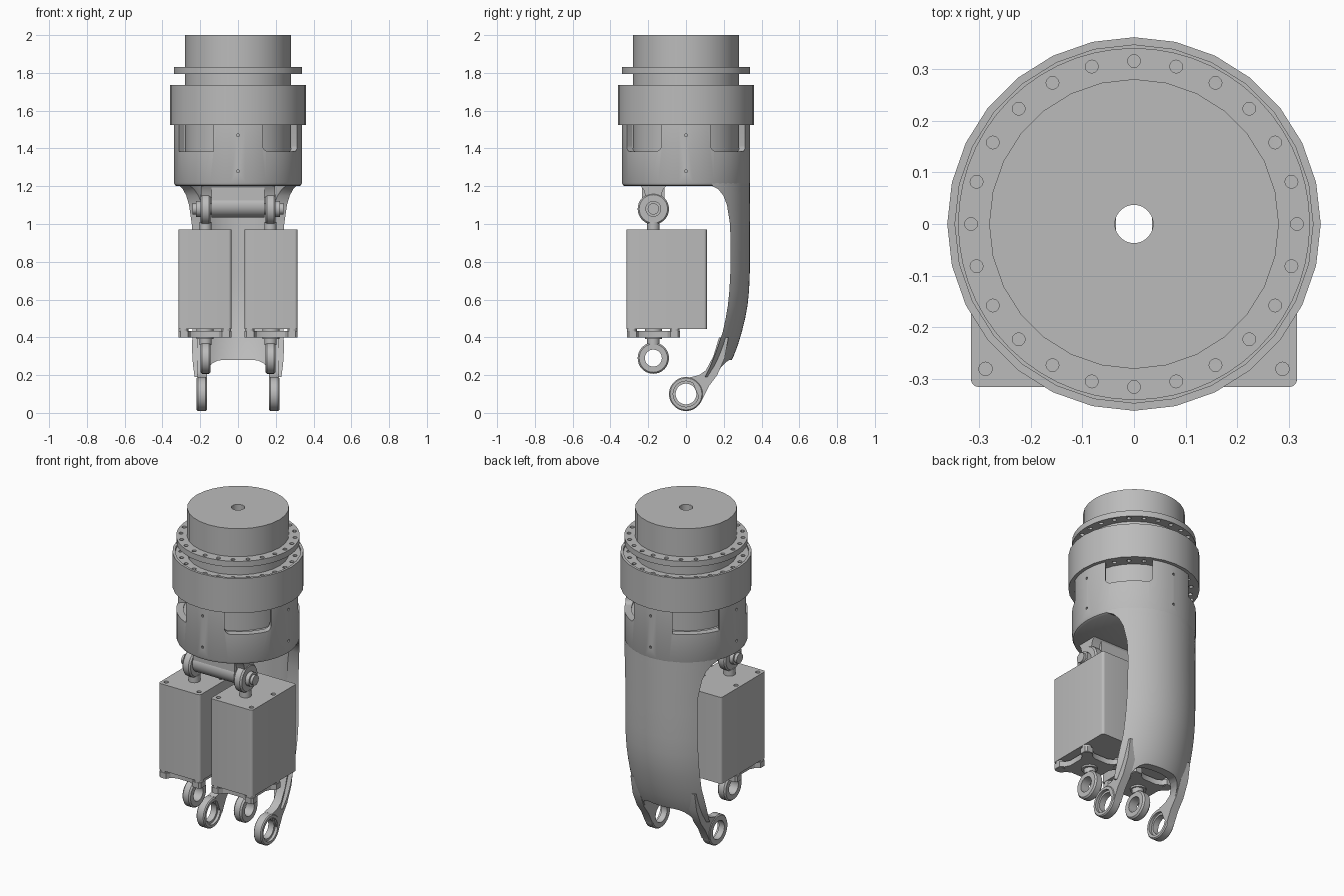
import bpy, bmesh, math
from mathutils import Matrix, Vector

cube = bpy.data.objects.get("Cube")
if cube:
    bpy.data.objects.remove(cube, do_unlink=True)

grey = bpy.data.materials.new("plain grey")
grey.use_nodes = True
colour = (0.5, 0.5, 0.5, 1)
grey.diffuse_color = colour
grey.node_tree.nodes["Principled BSDF"].inputs["Base Color"].default_value = colour
parts = []


def finish(name, bm):
    bmesh.ops.recalc_face_normals(bm, faces=bm.faces[:])
    mesh = bpy.data.meshes.new(name)
    bm.to_mesh(mesh)
    bm.free()
    mesh.materials.append(grey)
    obj = bpy.data.objects.new(name, mesh)
    bpy.context.collection.objects.link(obj)
    parts.append(obj)
    return obj


def add_lathe(bm, profile, n=32, at=(0, 0, 0), axis="Z"):
    """Revolve a closed (radius, height) loop; axis X turns height into x."""
    rot = Matrix.Rotation(math.pi / 2, 4, "Y") if axis == "X" else Matrix()
    place = Matrix.Translation(at) @ rot
    rings = []
    for i in range(n):
        a = math.tau * i / n
        rings.append([bm.verts.new(place @ Vector((r * math.cos(a), r * math.sin(a), h)))
                      for r, h in profile])
    for i in range(n):
        p, q = rings[i], rings[(i + 1) % n]
        for j in range(len(profile)):
            k = (j + 1) % len(profile)
            bm.faces.new((p[j], q[j], q[k], p[k]))


def lathe(name, profile, n=32, at=(0, 0, 0), axis="Z"):
    bm = bmesh.new()
    add_lathe(bm, profile, n, at, axis)
    return finish(name, bm)


def add_rod(bm, r, length, at, axis="Z", n=16):
    rot = Matrix.Rotation(math.pi / 2, 4, axis) if axis in "XY" else Matrix()
    bmesh.ops.create_cone(bm, cap_ends=True, segments=n, radius1=r, radius2=r,
                          depth=length, matrix=Matrix.Translation(at) @ rot)


def add_box(bm, lo, hi, turn=0, bevel=0, axis=2):
    """Box between two corners; bevel rounds the edges along one axis."""
    lo, hi = Vector(lo), Vector(hi)
    m = Matrix.Rotation(turn, 4, "Z") @ Matrix.Translation((lo + hi) / 2) @ Matrix.Diagonal((*(hi - lo), 1))
    box = bmesh.new()
    bmesh.ops.create_cube(box, size=1)
    edges = [e for e in box.edges if abs((e.verts[0].co - e.verts[1].co)[axis]) > 0.5]
    box.transform(m)
    if bevel:
        bmesh.ops.bevel(box, geom=edges, offset=bevel, segments=5, profile=0.5, affect="EDGES")
    tmp = bpy.data.meshes.new("tmp")
    box.to_mesh(tmp)
    box.free()
    bm.from_mesh(tmp)
    bpy.data.meshes.remove(tmp)


def prism(name, outline, place):
    """Extrude a 2D outline; place maps (u, v, 0 or 1) to a 3D point."""
    bm = bmesh.new()
    a, b = ([bm.verts.new(place(u, v, t)) for u, v in outline] for t in (0, 1))
    bm.faces.new(a)
    bm.faces.new(b)
    for i in range(len(a)):
        j = (i + 1) % len(a)
        bm.faces.new((a[i], a[j], b[j], b[i]))
    return finish(name, bm)


def cut(obj, bm):
    """Subtract the cutter shapes and bake the result."""
    cutter = finish("cutter", bm)
    cutter.hide_render = True
    parts.remove(cutter)
    mod = obj.modifiers.new("cut", "BOOLEAN")
    mod.operation, mod.object, mod.solver = "DIFFERENCE", cutter, "EXACT"
    mod.use_self = True
    graph = bpy.context.evaluated_depsgraph_get()
    mesh = bpy.data.meshes.new_from_object(obj.evaluated_get(graph))
    obj.modifiers.clear()
    obj.data = mesh
    bpy.data.objects.remove(cutter, do_unlink=True)


def bolt_circle(z0, z1):
    bm = bmesh.new()
    for i in range(24):
        a = math.tau * i / 24
        add_rod(bm, 0.0125, z1 - z0, (0.315 * math.cos(a), 0.315 * math.sin(a), (z0 + z1) / 2), n=12)
    return bm


# Motor drum with its bore, bolted flange and collar ring
BORE = 0.037
lathe("motor_drum", [(BORE, 1.37), (0.28, 1.37), (0.28, 2), (BORE, 2)], 28)
flange = lathe("top_flange", [(0.27, 1.795), (0.34, 1.795), (0.34, 1.83), (0.27, 1.83)], 56)
cut(flange, bolt_circle(1.75, 1.9))
collar = lathe("collar_ring", [(0.27, 1.525), (0.361, 1.525), (0.361, 1.735), (0.346, 1.735),
                               (0.346, 1.72), (0.27, 1.72)], 28)
cut(collar, bolt_circle(1.45, 1.8))

# Housing cup with four diagonal windows and small side holes
housing = lathe("housing", [(BORE, 1.2), (0.322, 1.2), (0.334, 1.206), (0.34, 1.22), (0.34, 1.53),
                            (0.3, 1.53), (0.3, 1.38), (BORE, 1.38)], 56)
bm = bmesh.new()
for i in range(4):
    add_box(bm, (0.2, -0.13, 1.385), (0.5, 0.13, 1.7), math.pi / 4 + i * math.pi / 2, 0.03, 0)
    a = i * math.pi / 2
    for z in (1.28, 1.47):
        add_rod(bm, 0.008, 0.04, (0.34 * math.cos(a), 0.34 * math.sin(a), z),
                "Y" if i % 2 == 0 else "X", 10)
cut(housing, bm)

# Curved back arm: slices of a tube (height, back y, front edge y)
stations = [(1.26, 0.338, 0.13), (1.2, 0.338, 0.14), (1.185, 0.338, 0.17), (1.15, 0.338, 0.198),
            (1.1, 0.338, 0.217), (1.0, 0.338, 0.233), (0.9, 0.338, 0.236), (0.75, 0.338, 0.235),
            (0.65, 0.334, 0.23), (0.57, 0.326, 0.222), (0.5, 0.313, 0.21), (0.43, 0.296, 0.195),
            (0.36, 0.275, 0.172), (0.3, 0.252, 0.15), (0.25, 0.228, 0.13), (0.19, 0.19, 0.1)]
R_OUT, R_IN, N = 0.338, 0.288, 24
bm = bmesh.new()
rings = []
for z, back, edge in stations:
    centre = back - R_OUT
    ring = []
    for r, sign in ((R_OUT, 1), (R_IN, -1)):
        half = math.acos((edge - centre) / r)
        for i in range(N + 1):
            a = sign * half * (2 * i / N - 1)
            ring.append(bm.verts.new((r * math.sin(a), centre + r * math.cos(a), z)))
    rings.append(ring)
for p, q in zip(rings, rings[1:]):
    for i in range(len(p)):
        j = (i + 1) % len(p)
        bm.faces.new((p[i], p[j], q[j], q[i]))
for ring in (rings[0], rings[-1]):
    for i in range(N):
        bm.faces.new((ring[i], ring[i + 1], ring[2 * N - i], ring[2 * N + 1 - i]))
arm = finish("back_arm", bm)
bm = bmesh.new()
add_box(bm, (-0.165, -0.2, -0.2), (0.165, 0.6, 0.28), 0, 0.08, 1)
cut(arm, bm)

# Fork legs with bearing eyes
leg_side = [(0.175, 0.4), (0.225, 0.4), (0.205, 0.29), (0.165, 0.2), (0.12, 0.14), (0.085, 0.07),
            (0.06, 0.1), (0.04, 0.15), (0.02, 0.188), (0.07, 0.2), (0.105, 0.225), (0.145, 0.3)]
for side, s in (("left", 1), ("right", -1)):
    prism(side + "_fork_leg", leg_side, lambda u, v, t: (s * (0.165 + 0.05 * t), u, v))
    lathe(side + "_fork_eye", [(0.055, -0.027), (0.07, -0.027), (0.084, -0.027), (0.09, -0.021),
                               (0.09, 0.021), (0.084, 0.027), (0.068, 0.027), (0.068, 0.01), (0.055, 0.01)],
          36, (s * 0.192, 0, 0.1), "X")

# Cross tube hung under the housing, with its pin
Y = -0.173
bm = bmesh.new()
add_rod(bm, 0.065, 0.28, (0, Y, 1.1), "Y", 32)
add_box(bm, (-0.14, Y - 0.06, 1.1), (0.14, Y + 0.06, 1.205))
finish("cross_tube", bm)
flare = [(-0.07, 1.205), (0.07, 1.205), (0.05, 1.18), (0.04, 1.14), (-0.04, 1.14), (-0.05, 1.18)]
prism("hanger_flare", flare, lambda u, v, t: (0.39 * t - 0.195, Y + u, v))
bm = bmesh.new()
add_rod(bm, 0.03, 0.48, (0, Y, 1.08), "Y", 20)
for s in (1, -1):
    add_rod(bm, 0.042, 0.03, (s * 0.208, Y, 1.08), "Y", 20)
finish("pin", bm)

# Linear actuators: box, mounting plate and an eye at each end
for side, s in (("left", 1), ("right", -1)):
    bm = bmesh.new()
    x0, x1 = sorted((s * 0.035, s * 0.315))
    add_box(bm, (x0, -0.315, 0.445), (x1, 0.11, 0.97), 0, 0.015)
    body = finish(side + "_actuator_body", bm)
    bm = bmesh.new()
    for x in (0.065, 0.287):
        for y in (-0.28, -0.07):
            add_rod(bm, 0.013, 0.06, (s * x, y, 0.97), n=14)
    cut(body, bm)

    # Scalloped plate outline, one quarter repeated around its centre
    quarter = [(0.045, -0.1), (0.075, -0.115), (0.09, -0.14), (0.13, -0.14), (0.14, -0.13), (0.14, -0.09),
               (0.115, -0.075), (0.1, -0.045)]
    outline = []
    for k in range(4):
        c, d = math.cos(k * math.pi / 2), math.sin(k * math.pi / 2)
        outline += [(c * u - d * v, d * u + c * v) for u, v in quarter]
    prism(side + "_mount_plate", outline, lambda u, v, t: (s * 0.175 + u, Y + v, 0.4 + 0.033 * t))
    bm = bmesh.new()
    for x in (-0.113, 0.113):
        for y in (-0.113, 0.113):
            add_rod(bm, 0.026, 0.05, (s * 0.175 + x, Y + y, 0.423))
    add_rod(bm, 0.045, 0.06, (s * 0.175, Y, 0.42), n=20)
    finish(side + "_mount_feet", bm)

    for place, z, hole, stem in (("upper", 1.08, 0.025, -0.1), ("lower", 0.29, 0.045, 0.1)):
        lathe(f"{side}_{place}_eye", [(hole, -0.027), (0.075, -0.027), (0.083, -0.018), (0.083, 0.018),
                                      (0.075, 0.027), (hole, 0.027)], 32, (s * 0.172, Y, z), "X")
        bm = bmesh.new()
        add_rod(bm, 0.033, 0.06, (s * 0.172, Y, z + stem), n=20)
        finish(f"{side}_{place}_stem", bm)

# Smooth shading with crisp edges
bpy.ops.object.select_all(action="DESELECT")
for obj in parts:
    obj.select_set(True)
bpy.context.view_layer.objects.active = parts[0]
bpy.ops.object.shade_smooth_by_angle(angle=math.radians(30))
